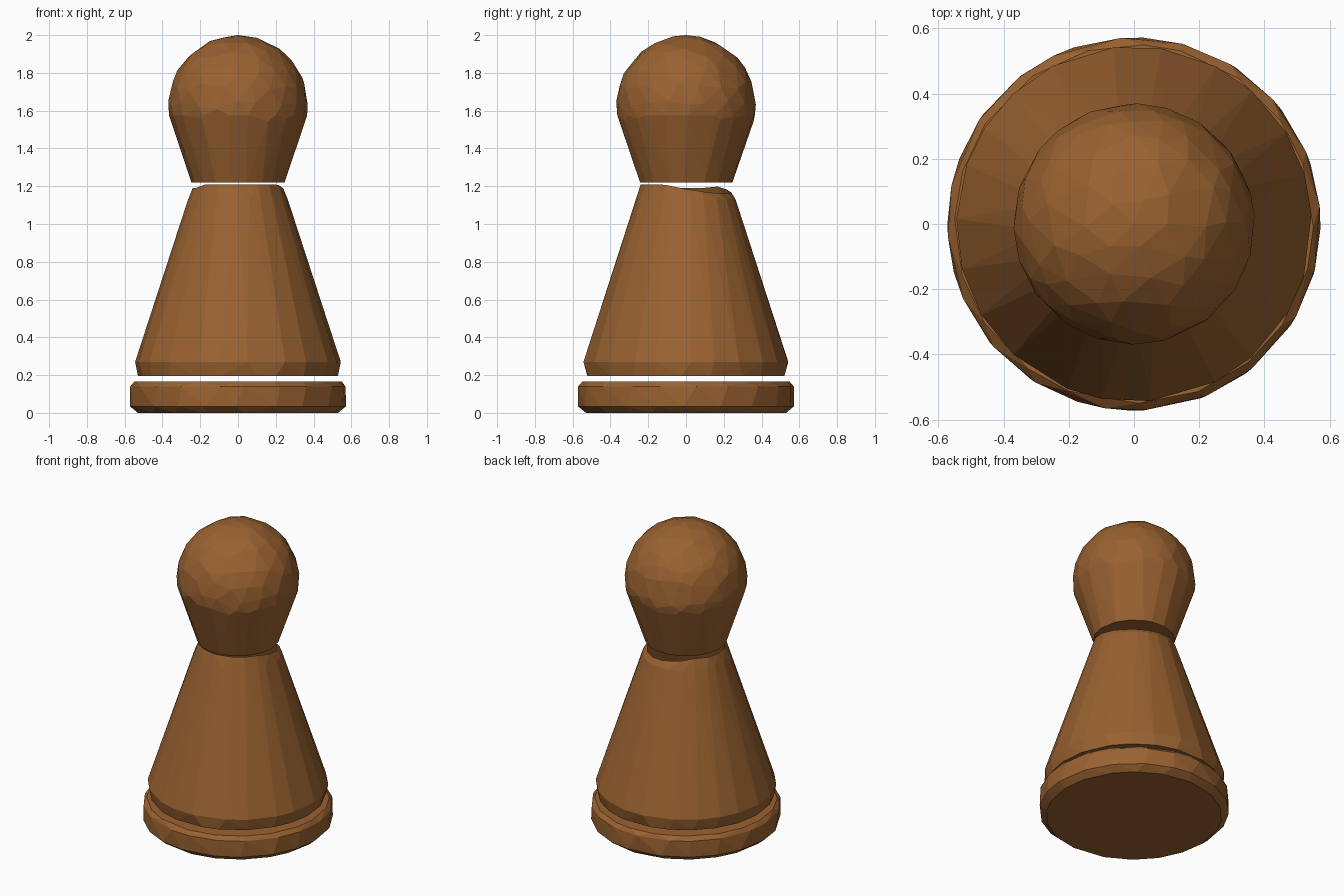
import bpy, bmesh, math, random
from mathutils import Vector

random.seed(4)
cube = bpy.data.objects.get("Cube")
if cube:
    bpy.data.objects.remove(cube)

# Carved wood colour
wood = bpy.data.materials.new("brown_wood")
wood.use_nodes = True
color = (0.32, 0.122, 0.03, 1)
wood.diffuse_color = color
wood.node_tree.nodes["Principled BSDF"].inputs["Base Color"].default_value = color


def ring(radius, z, sides, wobble=0.2, phase=0.0):
    """Points on a circle, unevenly spaced for a hand-carved outline."""
    points = []
    for i in range(sides):
        a = math.tau * (i + phase + random.uniform(-wobble, wobble)) / sides
        points.append(Vector((radius * math.cos(a), radius * math.sin(a), z)))
    return points


def carved_part(name, points, open_top=False):
    """Flat-faceted convex block wrapped around the points."""
    bm = bmesh.new()
    for p in points:
        bm.verts.new(p)
    bmesh.ops.convex_hull(bm, input=bm.verts[:])
    loose = [v for v in bm.verts if not v.link_faces]
    bmesh.ops.delete(bm, geom=loose, context='VERTS')
    bmesh.ops.recalc_face_normals(bm, faces=bm.faces[:])
    if open_top:
        top = [f for f in bm.faces if f.normal.z > 0.8]
        bmesh.ops.delete(bm, geom=top, context='FACES')
    bmesh.ops.dissolve_limit(bm, angle_limit=math.radians(1),
                             verts=bm.verts[:], edges=bm.edges[:])
    mesh = bpy.data.meshes.new(name)
    bm.to_mesh(mesh)
    bm.free()
    mesh.materials.append(wood)
    obj = bpy.data.objects.new(name, mesh)
    bpy.context.collection.objects.link(obj)
    return obj


# Round foot with chamfered rims
carved_part("base_disc",
            ring(0.53, 0, 20) + ring(0.572, 0.035, 20)
            + ring(0.572, 0.14, 20, phase=0.3) + ring(0.55, 0.165, 20))

# Tapered body, with its hollow rim worn down towards one rear corner
rim = ring(0.24, 1.21, 16)
worn = Vector((0.5, 0.86, 0))
for p in rim:
    p.z -= 0.05 * max(0, p.dot(worn) / 0.24) + 0.02 * (p.x < -0.2)
carved_part("body",
            ring(0.53, 0.195, 22) + ring(0.545, 0.27, 22)
            + ring(0.265, 1.13, 22, phase=0.2) + rim, open_top=True)

# Ball head flowing into a conical neck
ball = bmesh.new()
bmesh.ops.create_icosphere(ball, subdivisions=3, radius=0.37)
head_points = []
for v in ball.verts:
    p = v.co.copy()
    if p.z < 0.36:
        p += Vector(random.uniform(-0.025, 0.025) for _ in range(3))
    p = p.normalized() * 0.37
    if p.z > -0.09:
        head_points.append(p + Vector((0, 0, 1.63)))
ball.free()
carved_part("head", head_points + ring(0.366, 1.575, 18) + ring(0.247, 1.22, 18))
